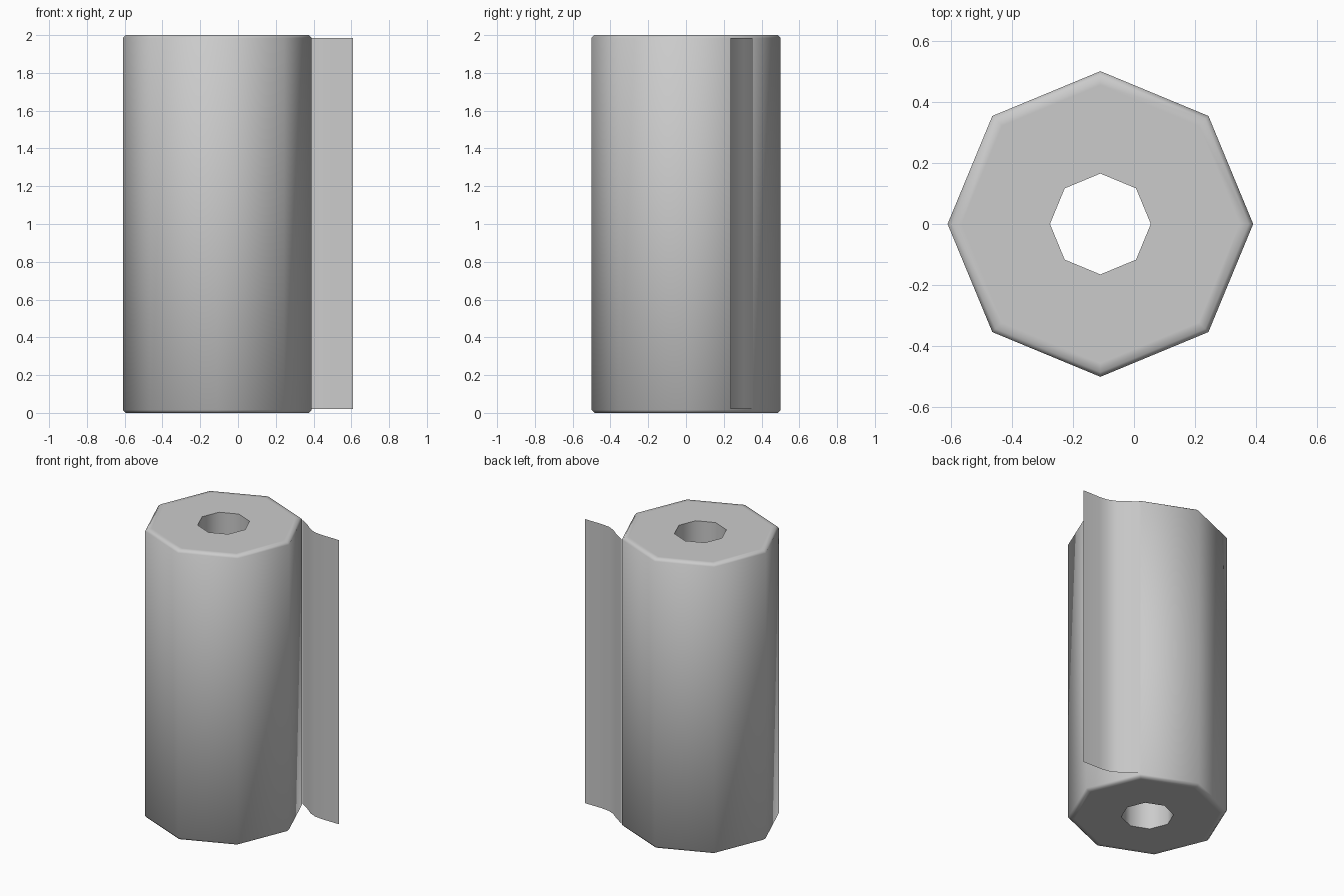
import bpy, bmesh, math
from mathutils import Vector

cube = bpy.data.objects.get("Cube")
if cube:
    bpy.data.objects.remove(cube, do_unlink=True)

SIDES = 8
CENTRE_X = -0.11

paper = bpy.data.materials.new("paper_grey")
paper.use_nodes = True
colour = (0.6, 0.6, 0.6, 1)
paper.diffuse_color = colour
paper.node_tree.nodes["Principled BSDF"].inputs["Base Color"].default_value = colour


def finish(bm, name):
    mesh = bpy.data.meshes.new(name)
    bm.to_mesh(mesh)
    bm.free()
    mesh.materials.append(paper)
    obj = bpy.data.objects.new(name, mesh)
    obj.location.x = CENTRE_X
    bpy.context.collection.objects.link(obj)
    bpy.ops.object.select_all(action="DESELECT")
    obj.select_set(True)
    bpy.context.view_layer.objects.active = obj
    bpy.ops.object.shade_smooth_by_angle(angle=math.radians(60))
    return obj


# Hollow eight-sided roll with softened outer rims
lower = [(0.165, 0), (0.455, 0), (0.485, 0), (0.5, 0.015)]
profile = lower + [(r, 2 - z) for r, z in reversed(lower)]
bm = bmesh.new()
rings = []
for r, z in profile:
    ring = []
    for i in range(SIDES):
        a = math.tau * i / SIDES
        ring.append(bm.verts.new((r * math.cos(a), r * math.sin(a), z)))
    rings.append(ring)
for k, ring in enumerate(rings):
    above = rings[(k + 1) % len(rings)]
    for i in range(SIDES):
        j = (i + 1) % SIDES
        bm.faces.new((ring[i], ring[j], above[j], above[i]))
bmesh.ops.recalc_face_normals(bm, faces=bm.faces)
finish(bm, "paper_roll")

# Loose end: a thin sheet leaving the roll and flattening out
path = [(0.354, 0.354), (0.43, 0.305), (0.48, 0.265), (0.53, 0.243), (0.59, 0.236), (0.72, 0.235)]
bm = bmesh.new()
columns = [[bm.verts.new((x, y, z)) for z in (0.02, 1.985)] for x, y in path]
for a, b in zip(columns, columns[1:]):
    bm.faces.new((a[0], a[1], b[1], b[0]))
finish(bm, "loose_sheet")
